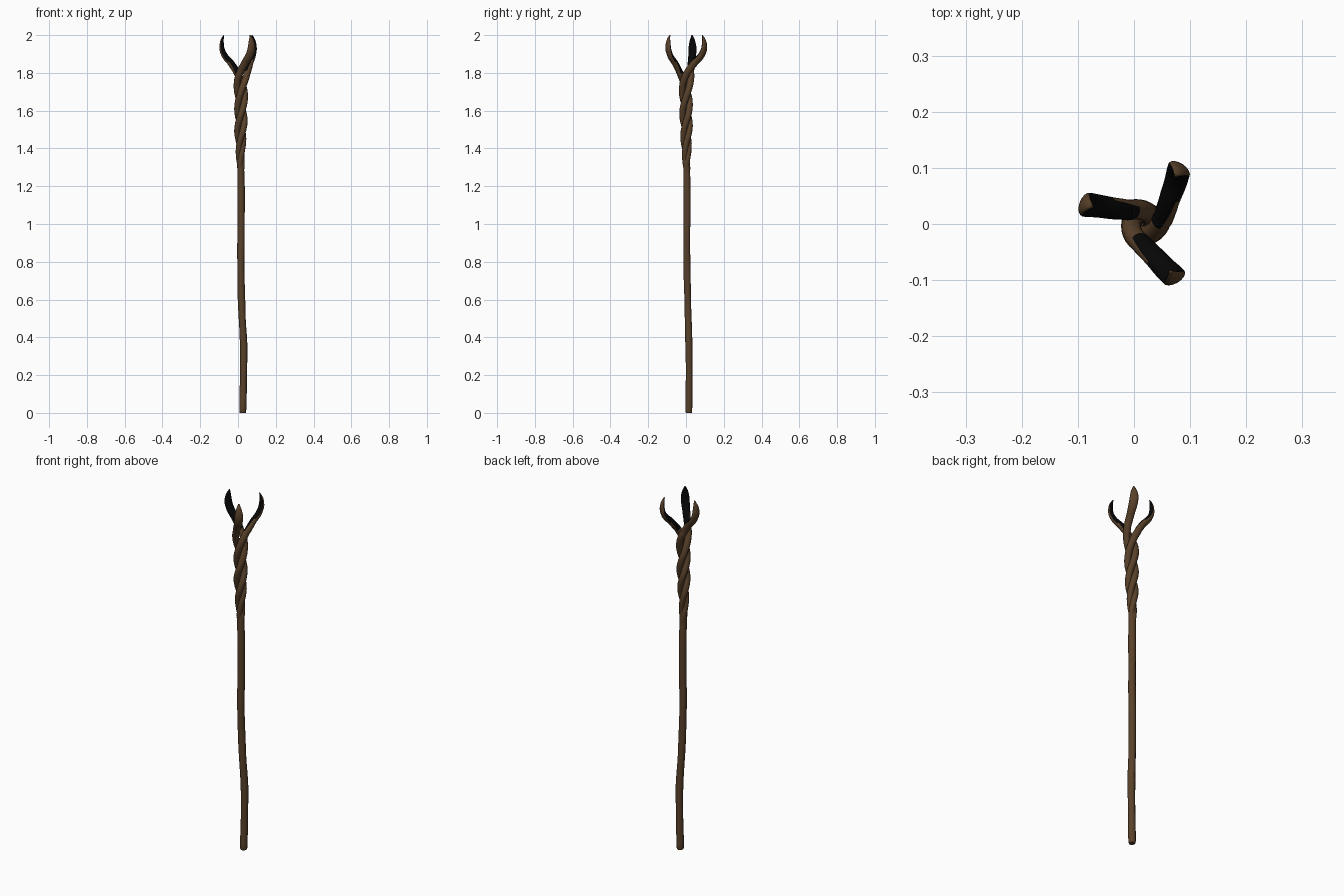
import bpy, bmesh, math
from mathutils import Vector

if "Cube" in bpy.data.objects:
    bpy.data.objects.remove(bpy.data.objects["Cube"])

def material(name, col):
    m = bpy.data.materials.new(name)
    m.diffuse_color = (*col, 1)
    m.use_nodes = True
    m.node_tree.nodes["Principled BSDF"].inputs["Base Color"].default_value = m.diffuse_color
    return m

BROWN = material("brown wood", (0.100, 0.053, 0.023))
BLACK = material("charred black", (0.002, 0.002, 0.002))

def curve(keys, z):
    """Smooth interpolation through (z, value) keys."""
    if z <= keys[0][0]:
        return keys[0][1]
    if z >= keys[-1][0]:
        return keys[-1][1]
    i = max(k for k in range(len(keys) - 1) if keys[k][0] <= z)
    slope = lambda a, b: (keys[b][1] - keys[a][1]) / (keys[b][0] - keys[a][0])
    n = len(keys) - 1
    m0 = slope(max(i - 1, 0), i + 1)
    m1 = slope(i, min(i + 2, n))
    (z0, v0), (z1, v1) = keys[i], keys[i + 1]
    h = z1 - z0
    t = (z - z0) / h
    return ((2*t**3 - 3*t**2 + 1)*v0 + (t**3 - 2*t**2 + t)*h*m0
            + (3*t**2 - 2*t**3)*v1 + (t**3 - t**2)*h*m1)

def sweep(name, path, outward, sizes, sides, black=None):
    """Elliptical tube; sizes = (radial, tangential) half widths per ring."""
    bm = bmesh.new()
    rings = []
    for i, p in enumerate(path):
        t = (path[min(i + 1, len(path) - 1)] - path[max(i - 1, 0)]).normalized()
        u = (outward[i] - t * outward[i].dot(t)).normalized()
        v = t.cross(u)
        a, b = sizes[i]
        rings.append([bm.verts.new(p + u*a*math.cos(2*math.pi*k/sides)
                                   + v*b*math.sin(2*math.pi*k/sides)) for k in range(sides)])
    for i in range(len(rings) - 1):
        for k in range(sides):
            j = (k + 1) % sides
            f = bm.faces.new((rings[i][k], rings[i][j], rings[i + 1][j], rings[i + 1][k]))
            if black and black(path[i].z, math.cos(2*math.pi*(k + 0.5)/sides)):
                f.material_index = 1
    bm.faces.new(rings[0][::-1])
    bm.faces.new(rings[-1])
    me = bpy.data.meshes.new(name)
    bm.to_mesh(me)
    bm.free()
    ob = bpy.data.objects.new(name, me)
    bpy.context.collection.objects.link(ob)
    me.materials.append(BROWN)
    me.materials.append(BLACK)
    bpy.context.view_layer.objects.active = ob
    ob.select_set(True)
    bpy.ops.object.shade_smooth_by_angle(angle=math.radians(50))
    ob.select_set(False)

# Gently crooked centre line of the staff
CX = [(0, .025), (.15, .028), (.35, .030), (.55, .020), (.8, .015), (1.0, .017), (1.2, .016), (1.4, .013), (1.6, .016)]
CY = [(0, .015), (.3, .016), (.6, .009), (.85, .004), (1.1, .006), (1.35, .003), (1.6, 0)]
def centre(z):
    return Vector((curve(CX, z), curve(CY, z), z))

# Shaft with slight bumps and a bevelled foot
zs = [0, .006] + [.03 + 1.45 * i / 50 for i in range(51)]
R = [(0, .016), (.006, .018), (.3, .019), (.9, .019), (1.3, .019), (1.38, .016), (1.48, .006)]
sizes = []
for z in zs:
    r = curve(R, z)
    sizes.append((r * (1 + .04*math.sin(23*z)), r * (1 + .04*math.sin(17*z + 1))))
sweep("shaft", [centre(z) for z in zs], [Vector((1, 0, 0))] * len(zs), sizes, 10)

# Three strands that twist together, then open into claws
PITCH = .36
DIST = [(1.25, .004), (1.38, .011), (1.5, .018), (1.72, .021), (1.8, .033), (1.85, .060), (1.885, .090),
        (1.92, .107), (1.95, .110), (1.98, .106), (2.0, .098)]
RADIAL = [(1.25, .012), (1.4, .0155), (1.75, .018), (1.85, .017), (1.92, .013), (1.97, .008), (2.0, .002)]
TANGENT = [(1.25, .012), (1.4, .0155), (1.75, .018), (1.85, .020), (1.93, .022), (1.97, .015), (2.0, .003)]
strands = (("left_claw", 130, 161, .98), ("back_right_claw", 10, 56, 1.06), ("front_right_claw", 260, 300, 1.0))

def inner_face(z, c):
    """Black stripe on the inner side, widening upward."""
    return z > 1.79 and c < min(0.05, -0.6 + (z - 1.79) * 6)

zs = [1.25 + .55 * i / 44 for i in range(44)] + [1.8 + .2 * i / 26 for i in range(27)]
for name, base, tip, reach in strands:
    TURN = [(1.79, base - 9), (1.8, base), (1.83, base + .5*(tip - base)), (1.87, base + .85*(tip - base)),
            (1.92, tip), (2.0, tip)]
    path, outward = [], []
    for z in zs:
        deg = base + 360 * (z - 1.8) / PITCH if z < 1.8 else curve(TURN, z)
        a = math.radians(deg)
        d = Vector((math.cos(a), math.sin(a), 0))
        path.append(centre(z) + d * curve(DIST, z) * (reach if z > 1.8 else 1))
        outward.append(d)
    sizes = [(curve(RADIAL, z), curve(TANGENT, z)) for z in zs]
    sweep(name, path, outward, sizes, 16, inner_face)
